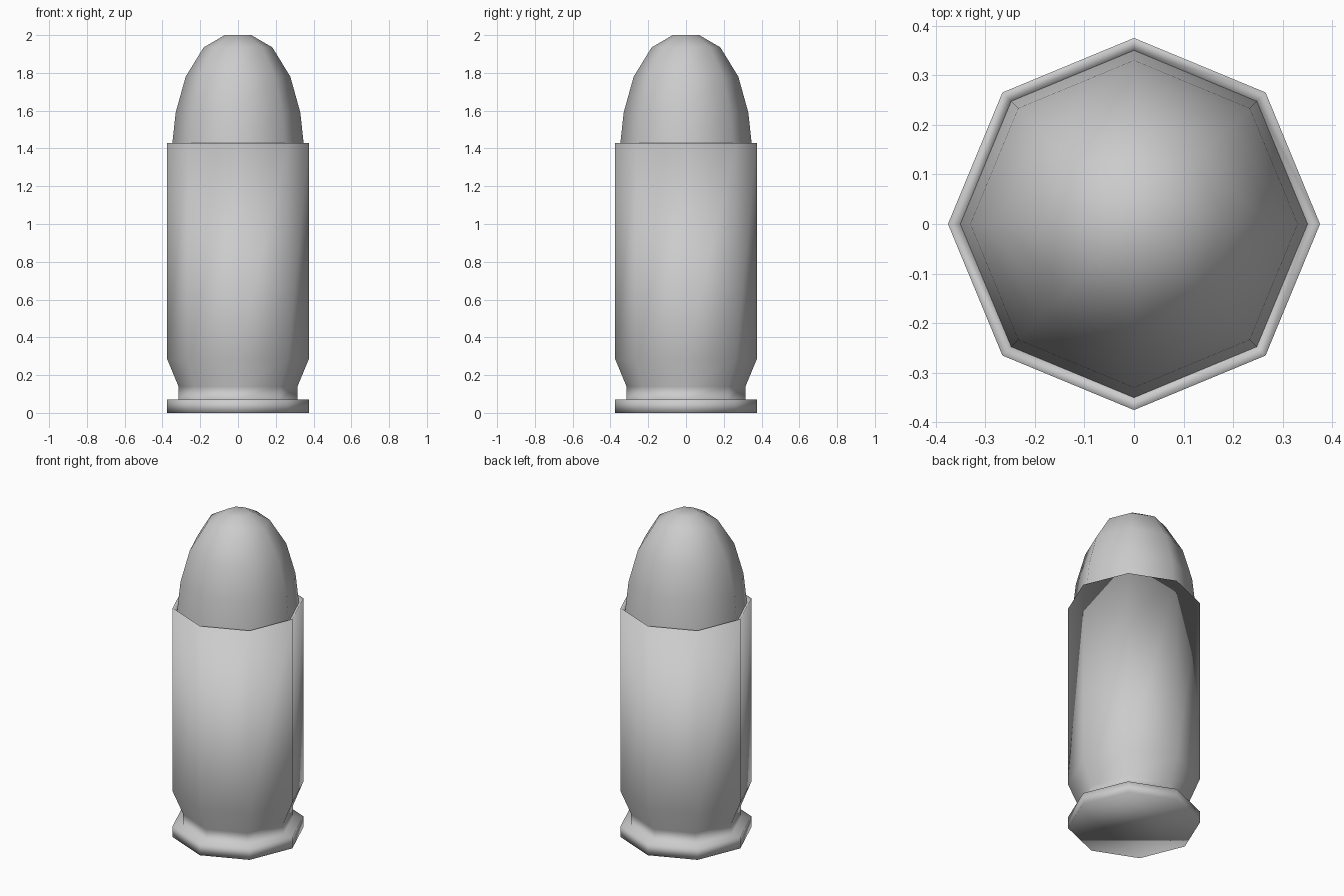
import bpy, bmesh
from math import cos, sin, tau

if "Cube" in bpy.data.objects:
    bpy.data.objects.remove(bpy.data.objects["Cube"])

SIDES = 8


def lathe(name, profile, cap_start=False, cap_end=False):
    """Spin (radius, z) points around z into an octagonal, smooth-shaded shell."""
    bm = bmesh.new()
    rings = [[bm.verts.new((r * cos(tau * i / SIDES), r * sin(tau * i / SIDES), z))
              for i in range(SIDES)] for r, z in profile]
    for low, high in zip(rings, rings[1:]):
        for i in range(SIDES):
            j = (i + 1) % SIDES
            bm.faces.new((low[i], low[j], high[j], high[i]))
    if cap_start:
        bm.faces.new(rings[0][::-1])
    if cap_end:
        bm.faces.new(rings[-1])
    for f in bm.faces:
        f.smooth = True
    mesh = bpy.data.meshes.new(name)
    bm.to_mesh(mesh)
    bm.free()
    obj = bpy.data.objects.new(name, mesh)
    bpy.context.collection.objects.link(obj)
    return obj


# Casing: base rim, extraction groove, taper, straight wall, inward lip
lathe("casing", [(0.375, 0), (0.375, 0.07), (0.315, 0.07), (0.315, 0.14),
                 (0.375, 0.285), (0.375, 1.43), (0.35, 1.405)], cap_start=True)

# Rounded tip seated inside the lip
lathe("tip", [(0.35, 1.405), (0.33, 1.59), (0.277, 1.78),
              (0.182, 1.935), (0.07, 2.0)], cap_end=True)
